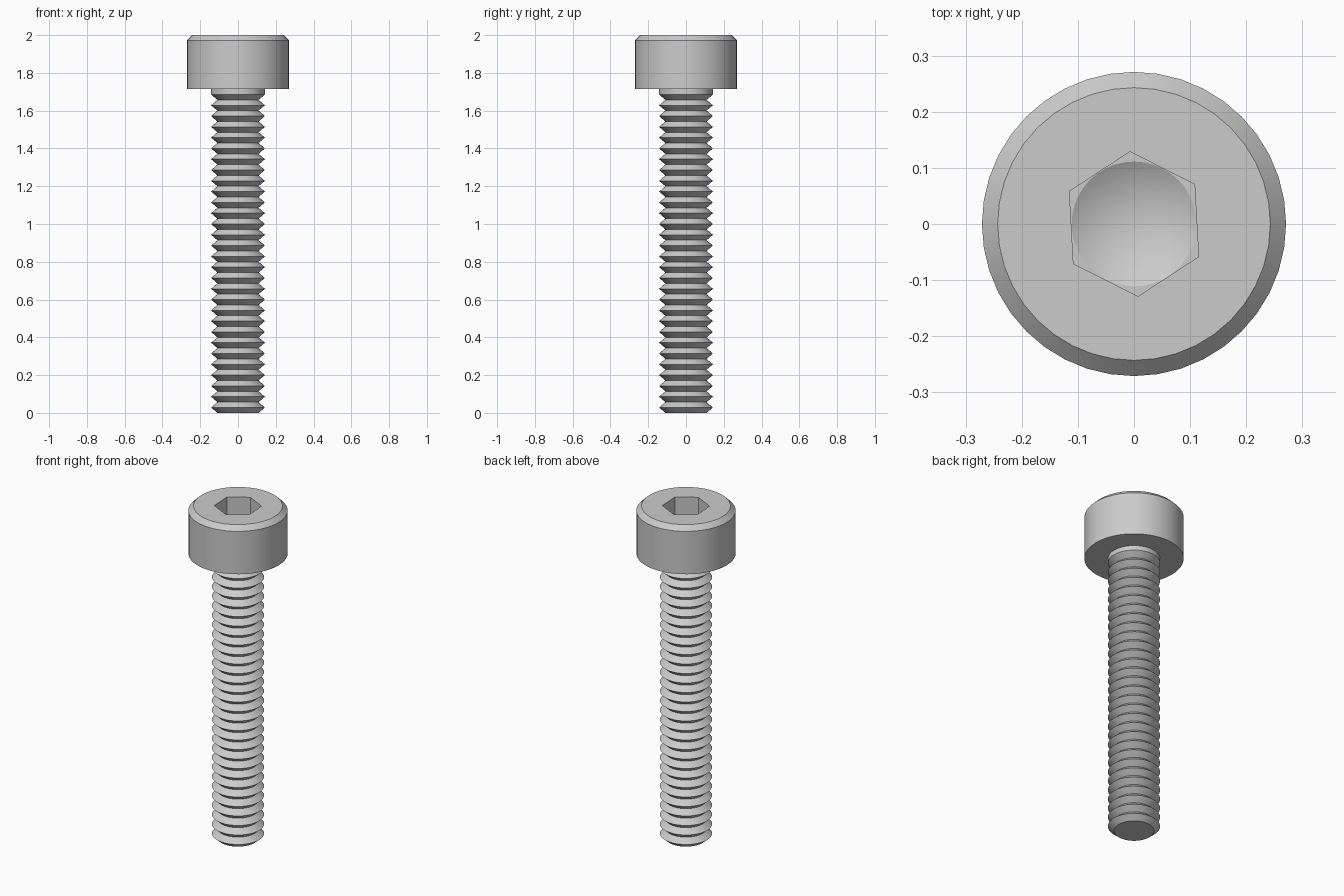
import bpy, bmesh
from math import cos, sin, radians, tau

cube = bpy.data.objects.get("Cube")
if cube:
    bpy.data.objects.remove(cube, do_unlink=True)

SIDES = 40
PITCH = 2 / 35
RIDGES = 30
MAJOR, MINOR = 0.1425, 0.109
HEAD_R, CHAMFER = 0.271, 0.028
HEAD_Z, TOP_Z = PITCH * RIDGES, 2.0
HEX_R, HEX_TURN = 0.129, radians(3.2)
FLOOR_Z, CONE_DEPTH = 1.857, 0.064

steel = bpy.data.materials.new("grey steel")
steel.use_nodes = True
steel.diffuse_color = (0.6, 0.6, 0.6, 1)
steel.node_tree.nodes["Principled BSDF"].inputs["Base Color"].default_value = (0.6, 0.6, 0.6, 1)


def ring(bm, radius, z, sides=SIDES, turn=0.0):
    verts = [bm.verts.new((radius * cos(turn + tau * i / sides),
                           radius * sin(turn + tau * i / sides), z))
             for i in range(sides)]
    for a, b in zip(verts, verts[1:] + verts[:1]):
        bm.edges.new((a, b))
    return verts


def wall(bm, low, high):
    n = len(low)
    for i in range(n):
        j = (i + 1) % n
        bm.faces.new((low[i], low[j], high[j], high[i]))


def lathe(bm, profile):
    rings = [ring(bm, r, z) for r, z in profile]
    for low, high in zip(rings, rings[1:]):
        wall(bm, low, high)
    return rings


def fill_between(bm, outer, inner):
    """Flat face with a hole, between two coplanar loops."""
    edges = [bm.edges.get((a, b)) for loop in (outer, inner)
             for a, b in zip(loop, loop[1:] + loop[:1])]
    bmesh.ops.triangle_fill(bm, edges=edges, use_beauty=True, normal=(0, 0, 1))


def finish(bm, name):
    bmesh.ops.recalc_face_normals(bm, faces=bm.faces)
    mesh = bpy.data.meshes.new(name)
    bm.to_mesh(mesh)
    bm.free()
    mesh.materials.append(steel)
    obj = bpy.data.objects.new(name, mesh)
    bpy.context.collection.objects.link(obj)
    bpy.ops.object.select_all(action="DESELECT")
    obj.select_set(True)
    bpy.context.view_layer.objects.active = obj
    bpy.ops.object.shade_smooth_by_angle(angle=radians(25))


# Threaded shank: stacked V-shaped ridges, then a plain collar into the head
bm = bmesh.new()
profile = []
for k in range(RIDGES):
    profile += [(MINOR, k * PITCH), (MAJOR, (k + 0.5) * PITCH)]
profile.append((MAJOR, HEAD_Z + 0.01))
rings = lathe(bm, profile)
bm.faces.new(rings[0])
bm.faces.new(rings[-1])
finish(bm, "threaded_shank")

# Cylinder head with chamfered rim
bm = bmesh.new()
rings = lathe(bm, [(HEAD_R, HEAD_Z), (HEAD_R, TOP_Z - CHAMFER), (HEAD_R - CHAMFER, TOP_Z)])
bm.faces.new(rings[0])

# Hexagonal socket with a conical drill point
hex_top = ring(bm, HEX_R, TOP_Z, 6, radians(90) + HEX_TURN)
hex_floor = ring(bm, HEX_R, FLOOR_Z, 6, radians(90) + HEX_TURN)
fill_between(bm, rings[-1], hex_top)
wall(bm, hex_floor, hex_top)
cone_rim = ring(bm, HEX_R * cos(radians(30)) - 0.0005, FLOOR_Z)
fill_between(bm, hex_floor, cone_rim)
tip = bm.verts.new((0, 0, FLOOR_Z - CONE_DEPTH))
for a, b in zip(cone_rim, cone_rim[1:] + cone_rim[:1]):
    bm.faces.new((a, b, tip))
finish(bm, "socket_head")
